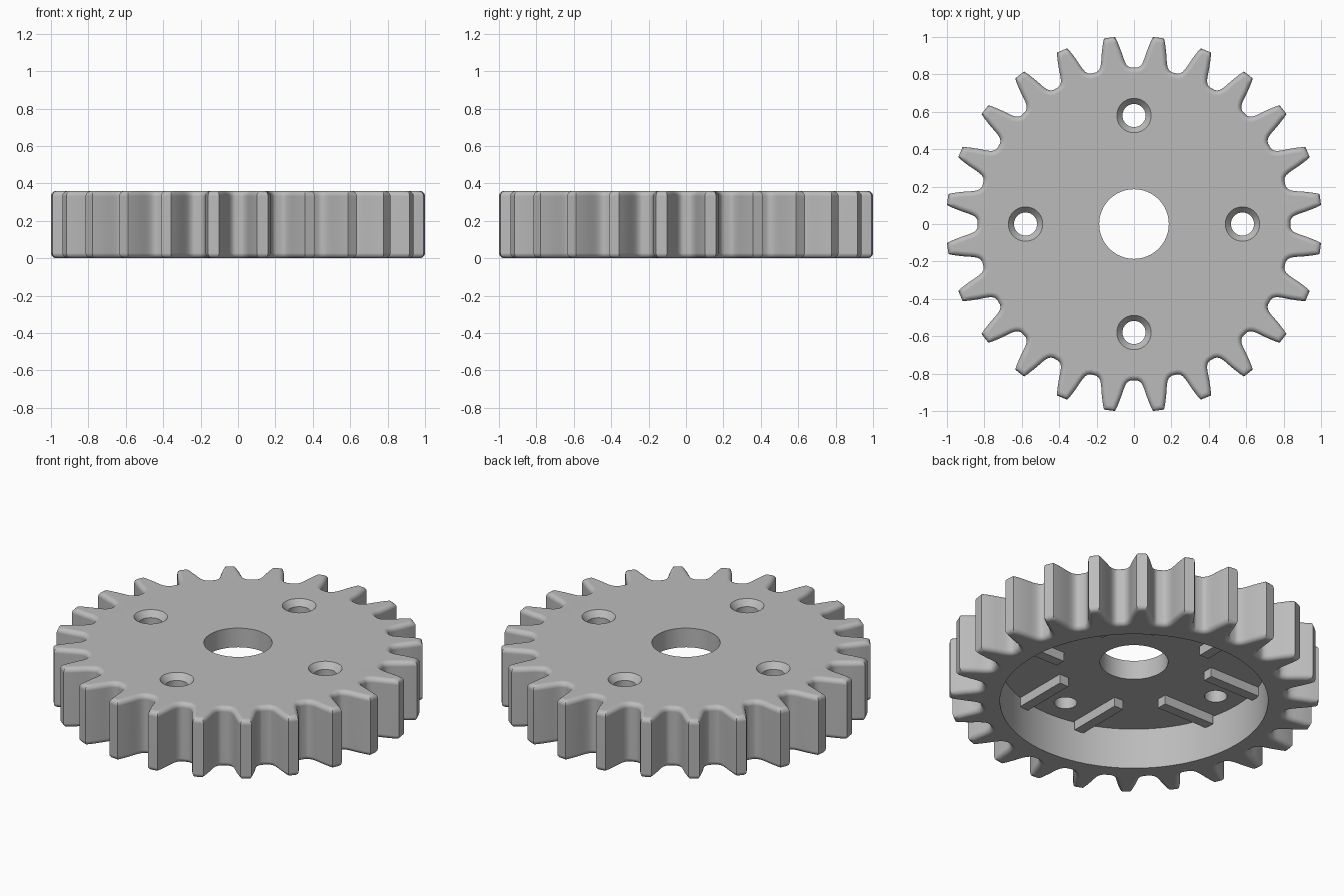
import bpy
import bmesh
import math
from mathutils import Vector, Matrix

TEETH = 24
HEIGHT = 0.36
FLOOR = 0.245        # underside of the web plate
RECESS = 0.73        # radius of the hollow underneath
FILLET = 0.028       # rounding of the tooth edges
STEPS = 5

if "Cube" in bpy.data.objects:
    bpy.data.objects.remove(bpy.data.objects["Cube"])

grey = bpy.data.materials.new("light_grey")
grey.use_nodes = True
colour = (0.5, 0.5, 0.5, 1)
grey.diffuse_color = colour
grey.node_tree.nodes["Principled BSDF"].inputs["Base Color"].default_value = colour


def add_object(name, bm):
    bmesh.ops.recalc_face_normals(bm, faces=bm.faces)
    mesh = bpy.data.meshes.new(name)
    bm.to_mesh(mesh)
    bm.free()
    mesh.materials.append(grey)
    obj = bpy.data.objects.new(name, mesh)
    bpy.context.collection.objects.link(obj)
    return obj


def select(obj):
    bpy.ops.object.select_all(action="DESELECT")
    obj.select_set(True)
    bpy.context.view_layer.objects.active = obj


def add_loft(bm, loops):
    """Skin a stack of closed loops and cap both ends."""
    rows = [[bm.verts.new(p) for p in loop] for loop in loops]
    for low, high in zip(rows, rows[1:]):
        for i in range(len(low)):
            bm.faces.new((low[i - 1], low[i], high[i], high[i - 1]))
    bm.faces.new(rows[0][::-1])
    bm.faces.new(rows[-1])


def add_turned(bm, profile, centre=(0, 0), sides=64):
    """Turned solid from (radius, z) pairs."""
    angles = [math.tau * i / sides for i in range(sides)]
    add_loft(bm, [[(centre[0] + r * math.cos(a), centre[1] + r * math.sin(a), z)
                   for a in angles] for r, z in profile])


def offset_inward(loop, distance):
    """Move a counter-clockwise outline into the material."""
    result = []
    for i, p in enumerate(loop):
        a = (p - loop[i - 1]).normalized()
        b = (loop[(i + 1) % len(loop)] - p).normalized()
        na, nb = Vector((-a.y, a.x)), Vector((-b.y, b.x))
        result.append(p + (na + nb) * distance / (1 + na.dot(nb)))
    return result


# Tooth outline: (degrees from tooth centre, radius), mirrored and repeated
half_tooth = [(1.7, 1.005), (2.35, 0.975), (2.9, 0.945), (3.35, 0.92),
              (3.75, 0.895), (4.2, 0.872), (4.75, 0.854), (5.5, 0.842),
              (6.4, 0.836)]
tooth = [(-a, r) for a, r in reversed(half_tooth)] + half_tooth
outline = []
for n in range(TEETH):
    for a, r in tooth:
        angle = math.radians(a + (n + 0.5) * 360 / TEETH)
        outline.append(Vector((r * math.cos(angle), r * math.sin(angle))))

# Toothed blank with rounded top and bottom rims
section = []
for k in range(STEPS + 1):
    t = math.pi / 2 * k / STEPS
    section.append((FILLET * (1 - math.sin(t)), FILLET * (1 - math.cos(t))))
section += [(inset, HEIGHT - z) for inset, z in reversed(section)]
bm = bmesh.new()
add_loft(bm, [[(p.x, p.y, z) for p in offset_inward(outline, inset)]
              for inset, z in section])
gear = add_object("gear_body", bm)

# Cutters: hollow underside, shaft bore, four countersunk screw holes
cutters = []
bm = bmesh.new()
add_turned(bm, [(RECESS, -0.1), (RECESS, FLOOR)], sides=96)
cutters.append(add_object("recess_cutter", bm))
bm = bmesh.new()
add_turned(bm, [(0.186, 0.1), (0.186, 0.5)])
for i in range(4):
    a = i * math.pi / 2
    add_turned(bm, [(0.062, 0.1), (0.062, HEIGHT - 0.035), (0.092, HEIGHT),
                    (0.092, 0.5)],
               (0.58 * math.cos(a), 0.58 * math.sin(a)), 40)
cutters.append(add_object("hole_cutter", bm))

select(gear)
for cutter in cutters:
    mod = gear.modifiers.new("cut", "BOOLEAN")
    mod.operation = "DIFFERENCE"
    mod.solver = "EXACT"
    mod.object = cutter
    bpy.ops.object.modifier_apply(modifier=mod.name)
    bpy.data.objects.remove(cutter)
bpy.ops.object.shade_smooth_by_angle(angle=math.radians(32))
weighted = gear.modifiers.new("flat_faces", "WEIGHTED_NORMAL")
weighted.keep_sharp = True

# Ribs under the web plate, a parallel pair beside each screw hole
bm = bmesh.new()
for i in range(4):
    turn = Matrix.Rotation(i * math.pi / 2, 4, "Z")
    for side in (-1, 1):
        place = Matrix.Translation((0.53, side * 0.195, FLOOR - 0.025))
        size = Matrix.Diagonal((0.34, 0.06, 0.06, 1))
        bmesh.ops.create_cube(bm, size=1, matrix=turn @ place @ size)
add_object("underside_ribs", bm)
